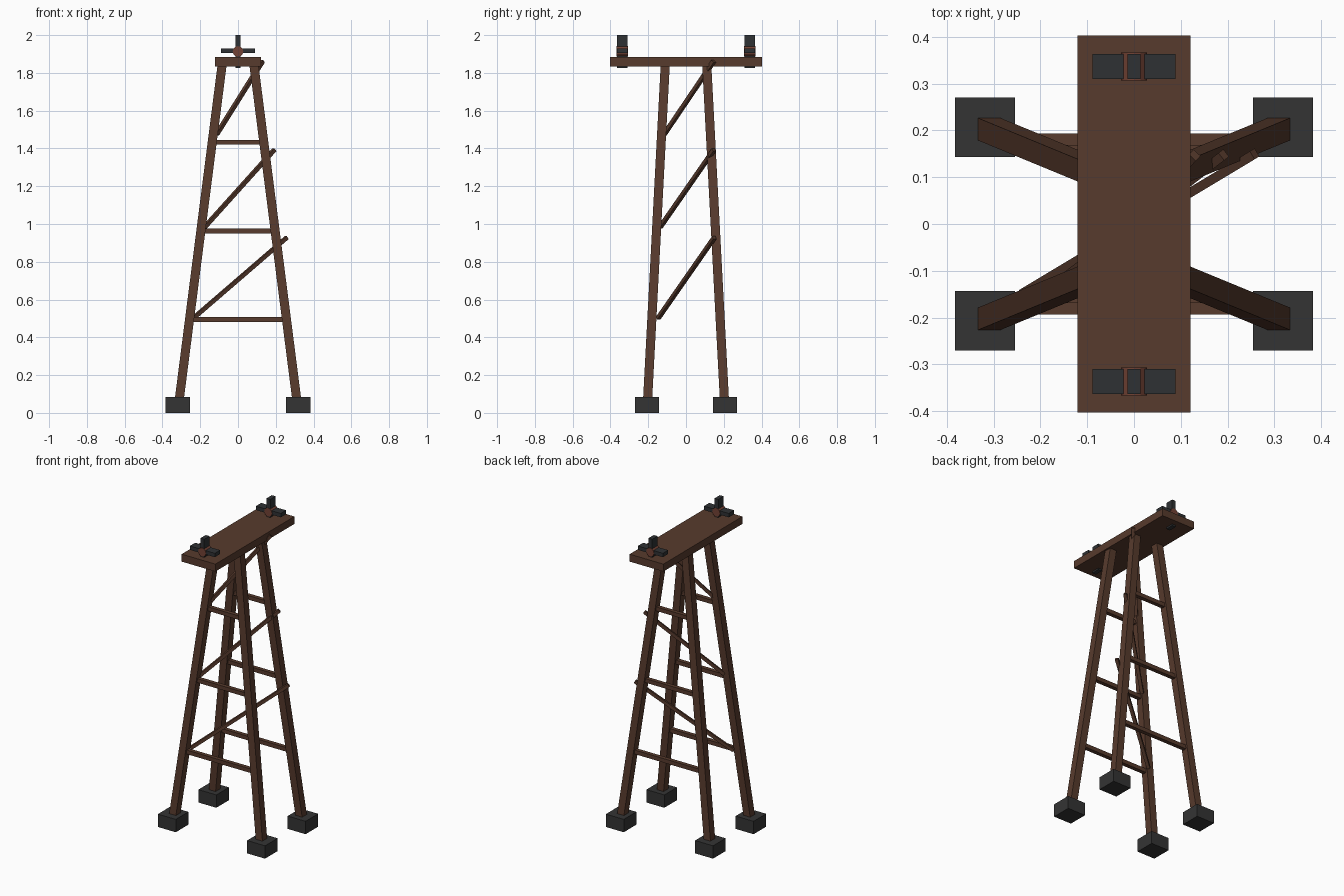
import bpy
from mathutils import Vector

cube = bpy.data.objects.get("Cube")
if cube:
    bpy.data.objects.remove(cube, do_unlink=True)


def material(name, rgb):
    m = bpy.data.materials.new(name)
    m.use_nodes = True
    m.diffuse_color = (*rgb, 1)
    m.node_tree.nodes["Principled BSDF"].inputs["Base Color"].default_value = (*rgb, 1)
    return m


WOOD = material("brown wood", (0.096, 0.043, 0.026))
STONE = material("dark grey stone", (0.034, 0.034, 0.034))
IRON = material("dark iron", (0.028, 0.031, 0.034))
RUST = material("rusty red", (0.17, 0.055, 0.035))


def finish(name, mat):
    ob = bpy.context.object
    ob.name = ob.data.name = name
    ob.data.materials.append(mat)
    return ob


def box(name, centre, size, mat):
    bpy.ops.mesh.primitive_cube_add(size=1)
    ob = finish(name, mat)
    for v in ob.data.vertices:
        v.co = Vector(centre) + v.co * Vector(size)
    return ob


def leaning_post(name, low, high, width, mat):
    """Box with level ends, sheared from the low centre to the high centre."""
    ob = box(name, (0, 0, 0), (width, width, 1), mat)
    for v in ob.data.vertices:
        end = Vector(high if v.co.z > 0 else low)
        v.co = end + Vector((v.co.x, v.co.y, 0))


def strut(name, start, end, width, mat):
    """Square bar pointing from start to end."""
    a, b = Vector(start), Vector(end)
    ob = box(name, (0, 0, 0), (width, width, (b - a).length), mat)
    ob.location = (a + b) / 2
    ob.rotation_mode = 'QUATERNION'
    ob.rotation_quaternion = (b - a).to_track_quat('Z', 'Y')


def leg_centre(z):
    return 0.32 - 0.128 * z, 0.207 - 0.0527 * z


# Footings and legs
for sy, depth in ((-1, "front"), (1, "back")):
    for sx, side in ((-1, "right"), (1, "left")):
        tag = f"{depth}_{side}"
        box(f"footing_{tag}", (sx * 0.319, sy * 0.207, 0.0415), (0.128, 0.128, 0.083), STONE)
        ends = []
        for z in (0.06, 1.85):
            x, y = leg_centre(z)
            ends.append((sx * x, sy * y, z))
        leaning_post(f"leg_{tag}", *ends, 0.048, WOOD)

    # Level rungs
    for i, z in enumerate((0.495, 0.963, 1.433)):
        x, y = leg_centre(z)
        box(f"rung_{depth}_{i + 1}", (0, sy * y, z), (2 * x - 0.02, 0.026, 0.026), WOOD)

# Braces crossing the inside from front right to back left
for i, (a, b) in enumerate((
        ((-0.236, -0.147, 0.502), (0.258, 0.15, 0.928)),
        ((-0.177, -0.137, 0.983), (0.192, 0.148, 1.393)),
        ((-0.113, -0.115, 1.475), (0.13, 0.147, 1.862)))):
    strut(f"diagonal_brace_{i + 1}", a, b, 0.02, WOOD)

# Top plank
box("top_plank", (0, 0, 1.859), (0.241, 0.806, 0.048), WOOD)

# Pegs with cross bars and round hubs
for y, depth in ((-0.337, "front"), (0.337, "back")):
    box(f"peg_{depth}", (0, y, 1.9125), (0.027, 0.054, 0.175), IRON)
    box(f"cross_bar_{depth}", (0, y, 1.917), (0.178, 0.054, 0.025), IRON)
    bpy.ops.mesh.primitive_cylinder_add(vertices=12, radius=0.028, depth=0.06,
                                        location=(0, y, 1.914), rotation=(1.5708, 0, 0))
    finish(f"hub_{depth}", RUST)
